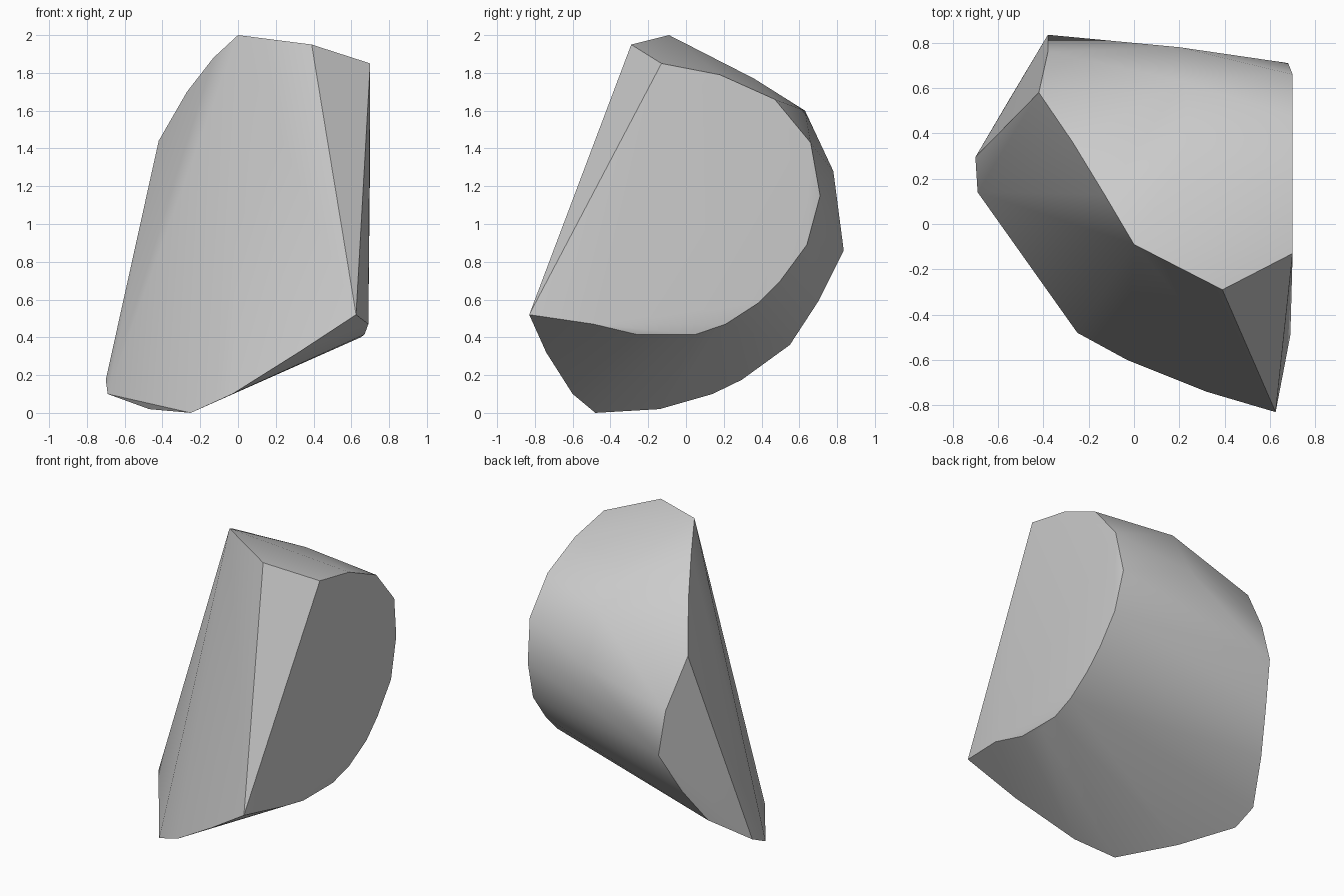
import bpy
import bmesh
import math
from mathutils import Vector

# Remove the default cube
default_cube = bpy.data.objects.get("Cube")
if default_cube:
    bpy.data.objects.remove(default_cube, do_unlink=True)


def make_material(name, colour):
    material = bpy.data.materials.new(name)
    material.use_nodes = True
    material.diffuse_color = colour
    shader = next(node for node in material.node_tree.nodes if node.type == "BSDF_PRINCIPLED")
    shader.inputs["Base Color"].default_value = colour
    return material


def wrap_outlines(name, outlines, material, sharp_angle):
    """Stretch one convex skin over several outline curves."""
    mesh = bpy.data.meshes.new(name)
    bm = bmesh.new()
    for outline in outlines:
        for point in outline:
            bm.verts.new(Vector(point))
    hull = bmesh.ops.convex_hull(bm, input=bm.verts[:], use_existing_faces=False)
    leftover = set(hull["geom_interior"]) | set(hull["geom_unused"])
    inner_verts = [item for item in leftover if isinstance(item, bmesh.types.BMVert)]
    bmesh.ops.delete(bm, geom=inner_verts, context="VERTS")
    bmesh.ops.recalc_face_normals(bm, faces=bm.faces[:])
    bm.to_mesh(mesh)
    bm.free()
    mesh.materials.append(material)

    stone = bpy.data.objects.new(name, mesh)
    bpy.context.collection.objects.link(stone)
    bpy.ops.object.select_all(action="DESELECT")
    stone.select_set(True)
    bpy.context.view_layer.objects.active = stone
    bpy.ops.object.shade_smooth_by_angle(angle=math.radians(sharp_angle))
    return stone


# Rim of the broad, nearly flat left side
left_rim = [
    (.7, -.13, 1.85), (.7, .18, 1.79), (.7, .47, 1.66), (.7, .66, 1.43),
    (.68, .71, 1.15), (.69, .64, .89), (.69, .5, .7), (.69, .38, .58),
    (.68, .21, .47), (.67, .05, .415), (.65, -.1, .4), (.67, -.26, .415),
    (.69, -.49, .47),
]

# Sloping front edge, running from the low left tip to the right foot
front_rim = [
    (.625, -.83, .52), (.32, -.74, .32), (-.03, -.6, .1),
    (-.25, -.48, 0), (-.47, -.14, .02), (-.69, .14, .1),
]

# Curved rim of the small cut at the back right
back_right_rim = [
    (-.7, .295, .175), (-.55, .55, .36), (-.46, .7, .59),
    (-.38, .835, .86), (-.38, .76, 1.13), (-.42, .58, 1.44),
]

# Crest and the rounded shoulder behind it
crest = [(.39, -.29, 1.95), (0, -.09, 2), (-.13, .13, 1.88), (-.27, .36, 1.7)]
shoulder = [(.25, .36, 1.77), (.22, .63, 1.6), (.2, .78, 1.28)]

stone_grey = make_material("stone grey", (.6, .6, .6, 1))
wrap_outlines(
    "stone_chunk",
    [left_rim, front_rim, back_right_rim, crest, shoulder],
    stone_grey,
    sharp_angle=30,
)
